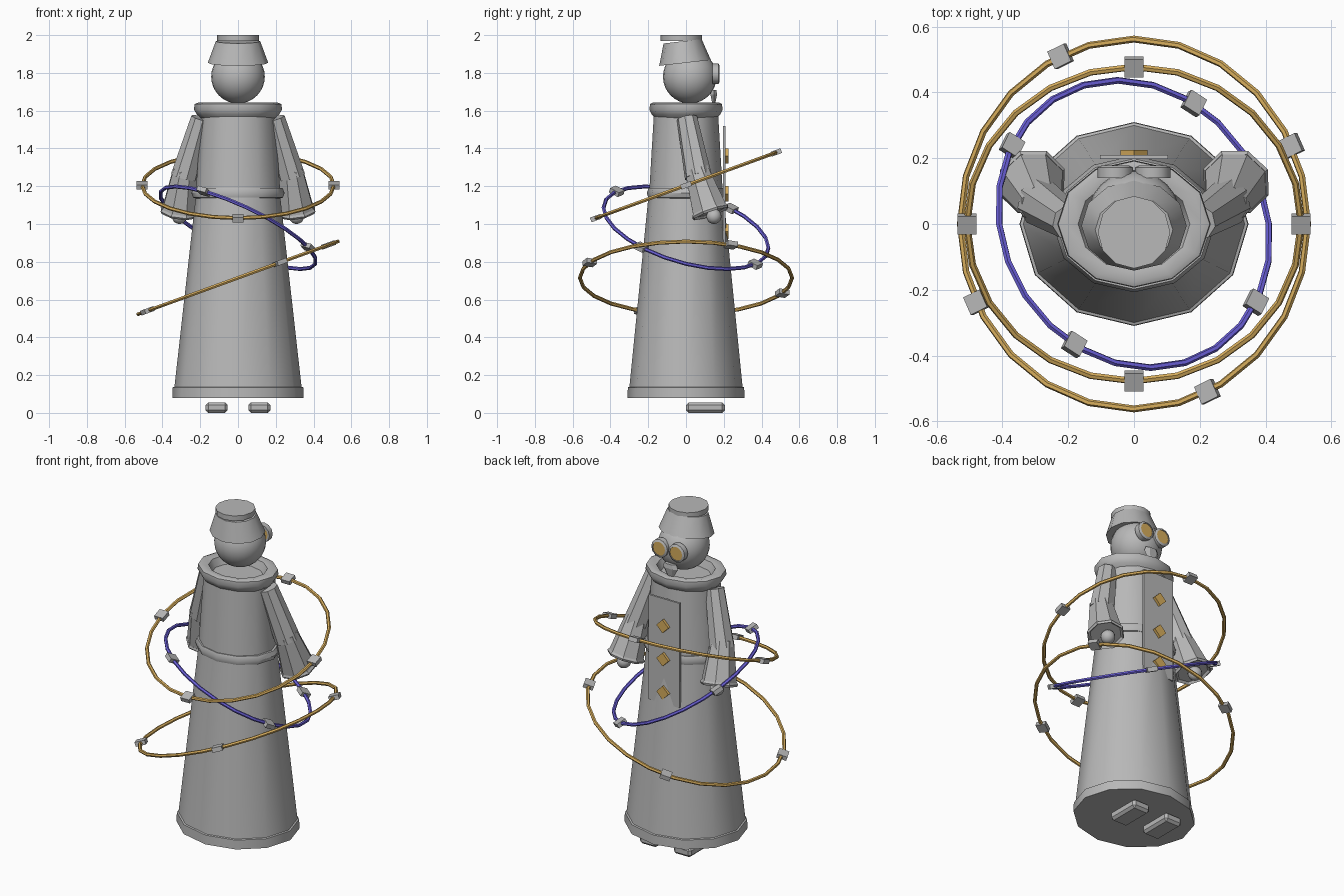
import bpy, bmesh, math
from mathutils import Vector, Matrix, Euler

if "Cube" in bpy.data.objects:
    bpy.data.objects.remove(bpy.data.objects["Cube"])


def material(name, rgb):
    m = bpy.data.materials.new(name)
    m.diffuse_color = (*rgb, 1)
    m.use_nodes = True
    m.node_tree.nodes["Principled BSDF"].inputs["Base Color"].default_value = m.diffuse_color
    return m


GREY = material("grey", (0.48, 0.48, 0.48))
GOLD = material("gold", (0.68, 0.42, 0.11))
PURPLE = material("violet", (0.15, 0.12, 0.70))


def finish(name, bm, mat, matrix=None, smooth=0):
    """Turn a bmesh into an object; smooth is the sharp-edge angle in degrees."""
    if matrix is not None:
        bm.transform(matrix)
    bmesh.ops.recalc_face_normals(bm, faces=bm.faces)
    if smooth:
        for f in bm.faces:
            f.smooth = True
        for e in bm.edges:
            e.smooth = e.calc_face_angle(0) < math.radians(smooth)
    me = bpy.data.meshes.new(name)
    bm.to_mesh(me)
    bm.free()
    me.materials.append(mat)
    ob = bpy.data.objects.new(name, me)
    bpy.context.collection.objects.link(ob)
    return ob


def lathe(name, profile, mat, n=12, sy=1.0, closed=False, matrix=None, smooth=40):
    """Spin (radius, z) points round z; open profiles get end caps."""
    bm = bmesh.new()
    rings = []
    for r, z in profile:
        rings.append([bm.verts.new((r * math.cos(2 * math.pi * k / n),
                                    r * sy * math.sin(2 * math.pi * k / n), z))
                      for k in range(n)])
    pairs = list(zip(rings, rings[1:]))
    if closed:
        pairs.append((rings[-1], rings[0]))
    else:
        bm.faces.new(rings[0])
        bm.faces.new(rings[-1])
    for a, b in pairs:
        for k in range(n):
            j = (k + 1) % n
            bm.faces.new((a[k], a[j], b[j], b[k]))
    return finish(name, bm, mat, matrix, smooth)


def box(name, size, mat, matrix, bevel=0):
    bm = bmesh.new()
    bmesh.ops.create_cube(bm, size=1)
    bm.transform(Matrix.Diagonal((*size, 1)))
    if bevel:
        bmesh.ops.bevel(bm, geom=bm.edges[:], offset=bevel, segments=1, affect='EDGES')
    return finish(name, bm, mat, matrix)


def ball(name, radius, loc, mat, seg=24, rings=16):
    bm = bmesh.new()
    bmesh.ops.create_uvsphere(bm, u_segments=seg, v_segments=rings, radius=radius)
    return finish(name, bm, mat, Matrix.Translation(loc), 60)


def limb(name, a, b, ra, rb, mat, n=8):
    """Tapered prism from a to b."""
    a, b = Vector(a), Vector(b)
    d = b - a
    rot = d.to_track_quat('Z', 'Y').to_matrix().to_4x4()
    return lathe(name, [(ra, 0), (rb, d.length)], mat, n,
                 matrix=Matrix.Translation(a) @ rot, smooth=0)


# Robe, hem, belt and collar
lathe("lower_robe", [(0.343, 0.08), (0.222, 1.16)], GREY, sy=0.89)
lathe("upper_robe", [(0.225, 1.15), (0.195, 1.59)], GREY, sy=0.87)
lathe("hem", [(0.348, 0.08), (0.346, 0.135), (0.33, 0.14), (0.33, 0.08)], GREY,
      sy=0.89, closed=True)
lathe("belt", [(0.222, 1.135), (0.238, 1.14), (0.247, 1.165), (0.236, 1.19), (0.21, 1.19)],
      GREY, sy=0.84, closed=True)
lathe("collar", [(0.195, 1.56), (0.218, 1.58), (0.233, 1.605), (0.23, 1.635), (0.212, 1.642),
                 (0.17, 1.635), (0.15, 1.59)], GREY, sy=0.83, closed=True)

# Head and hat
ball("head", 0.142, (0, 0.02, 1.78), GREY)
tilt = Matrix.Translation((0, -0.005, 1.853)) @ Matrix.Rotation(math.radians(6.5), 4, 'X')
lathe("hat", [(0.16, 0), (0.118, 0.115)], GREY, sy=0.86, matrix=tilt)
lathe("hat_top", [(0.11, 1.97), (0.11, 2.0)], GREY,
      matrix=Matrix.Translation((0, -0.025, 0)))

# Goggles
for side in (-1, 1):
    face = Matrix.Translation((side * 0.057, 0.14, 1.795)) @ Matrix.Rotation(-math.pi / 2, 4, 'X')
    lathe("goggle_rim", [(0.054, 0), (0.054, 0.032), (0.042, 0.038), (0.04, 0)], GREY,
          closed=True, matrix=face)
    lathe("goggle_lens", [(0.042, 0.0), (0.042, 0.034)], GOLD, matrix=face)

# Pointed beard
lathe("beard", [(0.012, 1.62), (0.05, 1.685), (0.04, 1.71)], GREY, 6, sy=0.4,
      matrix=Matrix.Translation((0, 0.147, 0)), smooth=0)

# Front panel with diamond studs
box("front_panel", (0.206, 0.012, 0.63), GREY, Matrix.Translation((0, 0.203, 1.205)))
for z in (1.36, 1.16, 0.96):
    box("diamond_stud", (0.057, 0.018, 0.057), GOLD,
        Matrix.Translation((0, 0.216, z)) @ Matrix.Rotation(math.pi / 4, 4, 'Y'))

# Arms, cuffs, hands and shoes
for s in (-1, 1):
    shoulder, elbow, wrist = (s * 0.195, 0.005, 1.56), (s * 0.285, 0.065, 1.25), (s * 0.31, 0.128, 1.065)
    limb("upper_sleeve", shoulder, elbow, 0.055, 0.073, GREY)
    limb("lower_sleeve", (s * 0.28, 0.055, 1.29), wrist, 0.066, 0.1, GREY)
    d = Vector(wrist) - Vector(elbow)
    rot = d.to_track_quat('Z', 'Y').to_matrix().to_4x4()
    lathe("cuff", [(0.1, -0.012), (0.107, 0), (0.1, 0.012), (0.088, 0.0)], GREY, 8, closed=True,
          matrix=Matrix.Translation(wrist) @ rot, smooth=0)
    ball("hand", 0.04, (s * 0.31, 0.148, 1.04), GREY, 16, 10)
    box("shoe", (0.116, 0.205, 0.056), GREY, Matrix.Translation((s * 0.113, 0.103, 0.028)), 0.014)


# Tilted rings, each with four square beads
def orbit_ring(name, radius, z, rot, bead_angle, mat):
    base = Matrix.Translation((0, 0, z)) @ Euler([math.radians(a) for a in rot]).to_matrix().to_4x4()
    t = 0.0105
    section = [(radius + t * math.cos(k * math.pi / 3), t * math.sin(k * math.pi / 3))
               for k in range(6)]
    lathe(name, section, mat, 24, closed=True, matrix=base, smooth=0)
    for k in range(4):
        turn = Matrix.Rotation(math.radians(bead_angle + 90 * k), 4, 'Z')
        box(name + "_bead", (0.058, 0.058, 0.026), GREY,
            base @ turn @ Matrix.Translation((radius, 0, 0)))


orbit_ring("upper_ring", 0.508, 1.205, (20, 0, 0), 0, GOLD)
orbit_ring("middle_ring", 0.452, 0.98, (-15, 25, 0), 57, PURPLE)
orbit_ring("lower_ring", 0.562, 0.715, (0, -20, 0), 25, GOLD)
